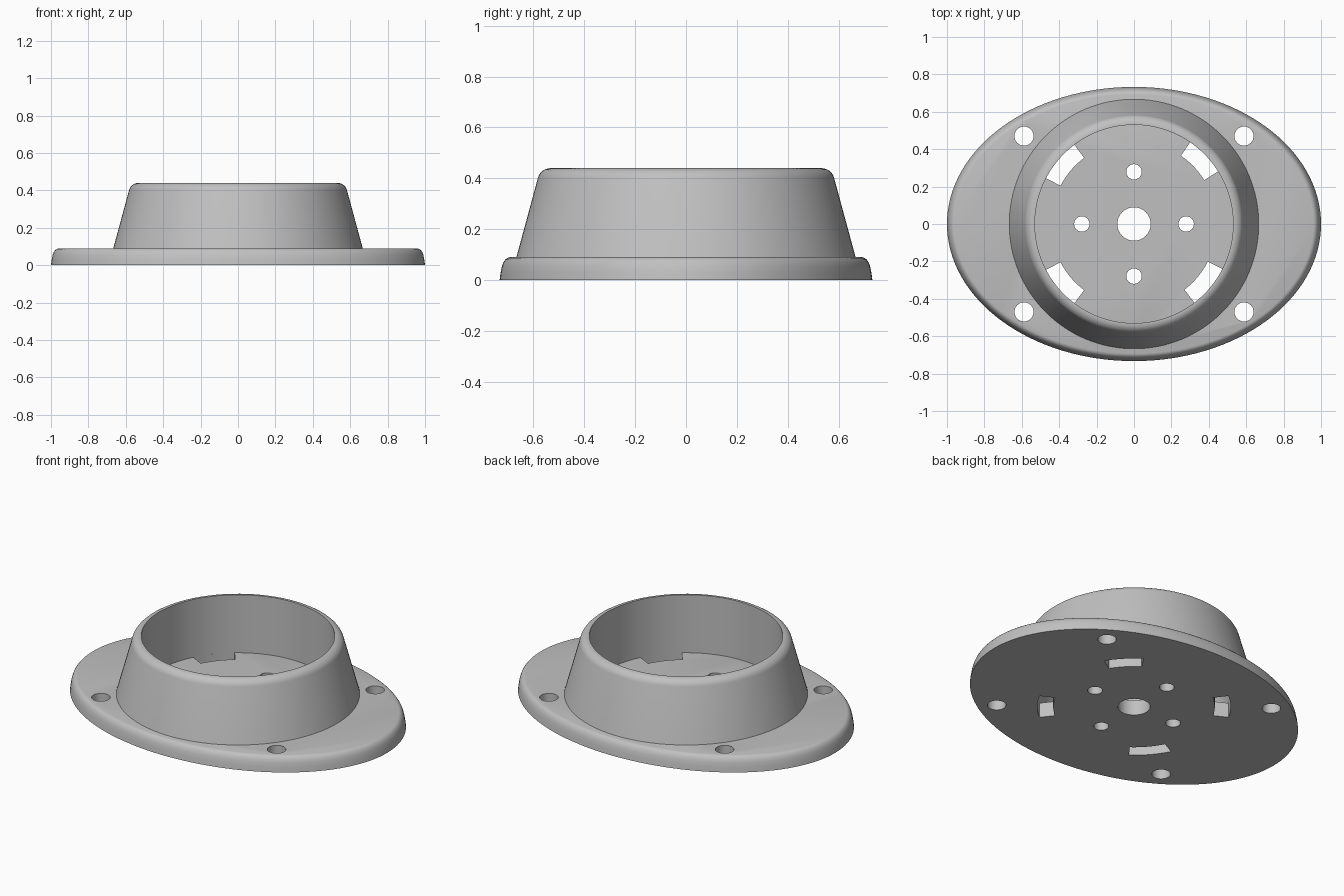
import bpy, bmesh
from math import sin, cos, pi, radians

if "Cube" in bpy.data.objects:
    bpy.data.objects.remove(bpy.data.objects["Cube"], do_unlink=True)

SEG = 128
PLATE_TOP = 0.09
BORE = 0.53

grey = bpy.data.materials.new("light grey")
grey.use_nodes = True
colour = (0.53, 0.53, 0.53, 1)
grey.diffuse_color = colour
grey.node_tree.nodes["Principled BSDF"].inputs["Base Color"].default_value = colour


def make_object(name, bm):
    bmesh.ops.recalc_face_normals(bm, faces=bm.faces)
    mesh = bpy.data.meshes.new(name)
    bm.to_mesh(mesh)
    bm.free()
    mesh.materials.append(grey)
    obj = bpy.data.objects.new(name, mesh)
    bpy.context.collection.objects.link(obj)
    return obj


def activate(obj):
    bpy.ops.object.select_all(action="DESELECT")
    obj.select_set(True)
    bpy.context.view_layer.objects.active = obj


def bridge(bm, low, high):
    n = len(low)
    for i in range(n):
        j = (i + 1) % n
        bm.faces.new((low[i], low[j], high[j], high[i]))


def ring(bm, rx, ry, z):
    return [bm.verts.new((rx * cos(2 * pi * i / SEG), ry * sin(2 * pi * i / SEG), z))
            for i in range(SEG)]


def add_prism(bm, outline):
    low, high = ([bm.verts.new((x, y, z)) for x, y in outline] for z in (-0.1, 0.2))
    bridge(bm, low, high)
    bm.faces.new(low)
    bm.faces.new(high)


def circle(cx, cy, r, n=40):
    return [(cx + r * cos(2 * pi * i / n), cy + r * sin(2 * pi * i / n)) for i in range(n)]


def arc(r, start, end, n=12):
    angles = [radians(start + (end - start) * i / n) for i in range(n + 1)]
    return [(r * cos(a), r * sin(a)) for a in angles]


# Oval base plate with a rounded upper edge
bm = bmesh.new()
inset_and_height = [(0, 0), (0.004, 0.03), (0.009, 0.055), (0.015, 0.07),
                    (0.022, 0.08), (0.03, 0.087), (0.04, PLATE_TOP)]
rings = [ring(bm, 1 - d, 0.733 - d, z) for d, z in inset_and_height]
for low, high in zip(rings, rings[1:]):
    bridge(bm, low, high)
bm.faces.new(rings[0])
bm.faces.new(rings[-1])
plate = make_object("base_plate", bm)

# Holes and curved slots through the plate
bm = bmesh.new()
add_prism(bm, circle(0, 0, 0.089))
for k in range(4):
    a = k * pi / 2
    add_prism(bm, circle(0.279 * cos(a), 0.279 * sin(a), 0.041))
for sx in (-1, 1):
    for sy in (-1, 1):
        add_prism(bm, circle(sx * 0.588, sy * 0.47, 0.051))
for start, end in ((32, 55.5), (127, 152.5), (207.5, 233), (307.5, 333)):
    add_prism(bm, arc(BORE, start, end) + arc(0.443, end, start))
cutter = make_object("hole_cutter", bm)
cutter.hide_render = True

cut = plate.modifiers.new("holes", "BOOLEAN")
cut.operation = "DIFFERENCE"
cut.solver = "EXACT"
cut.object = cutter
activate(plate)
bpy.ops.object.modifier_apply(modifier=cut.name)
bpy.data.objects.remove(cutter, do_unlink=True)

# Hollow tapered collar with a rounded rim
bm = bmesh.new()
profile = [(0.667, PLATE_TOP)]
for i in range(9):
    t = radians(15 + 75 * i / 8)
    profile.append((0.533 + 0.051 * cos(t), 0.389 + 0.051 * sin(t)))
profile += [(BORE, 0.44), (BORE, PLATE_TOP)]
rings = [ring(bm, r, r, z) for r, z in profile]
for low, high in zip(rings, rings[1:]):
    bridge(bm, low, high)
collar = make_object("collar", bm)

for obj in (plate, collar):
    activate(obj)
    bpy.ops.object.shade_smooth_by_angle(angle=radians(30))
